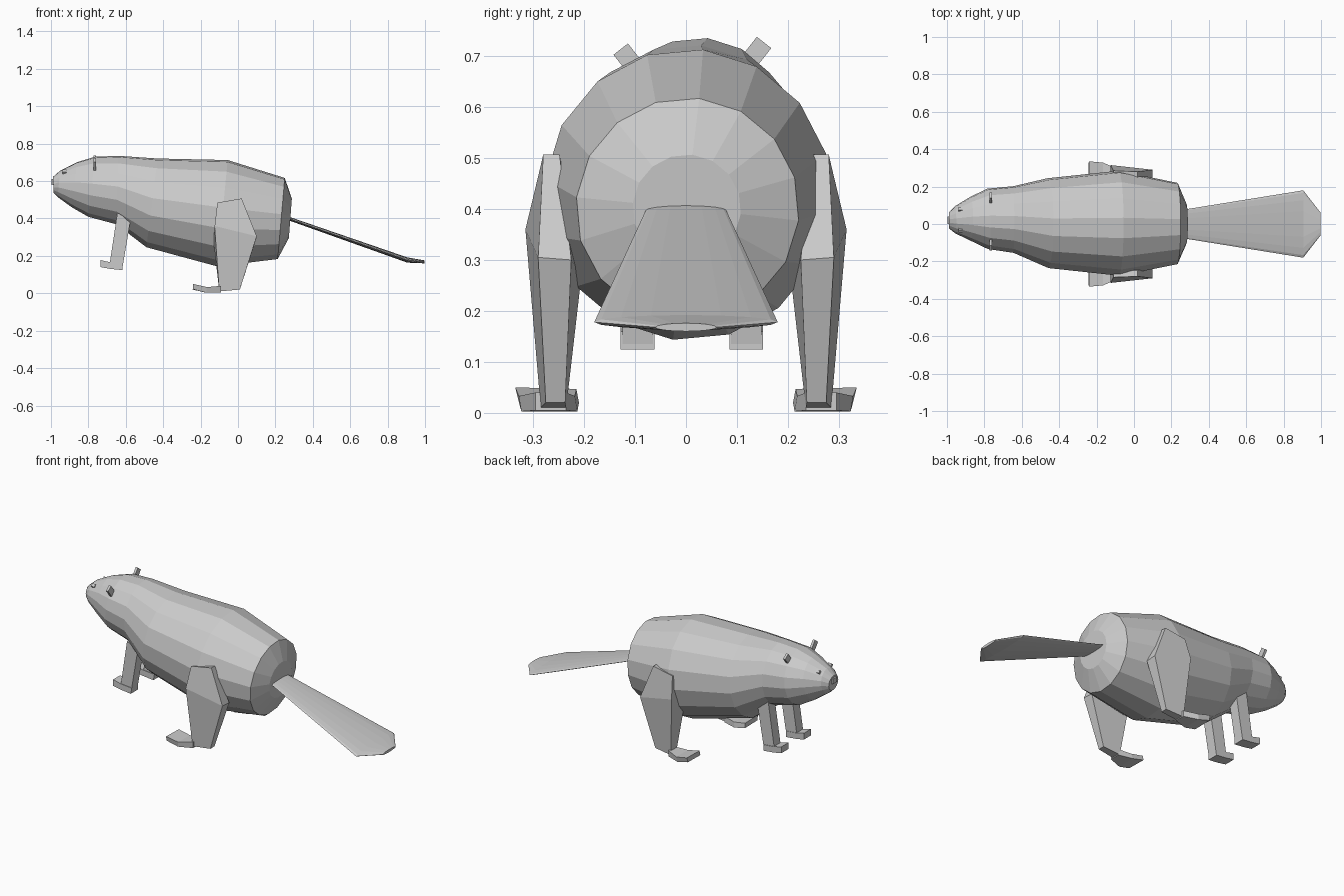
import bpy, bmesh, math
from mathutils import Vector, Matrix

grey = bpy.data.materials.new("plain_grey")
grey.diffuse_color = (0.6, 0.6, 0.6, 1)


def loft(name, rings):
    """Skin a list of equal-length rings and close both ends."""
    bm = bmesh.new()
    vr = [[bm.verts.new(p) for p in r] for r in rings]
    n = len(vr[0])
    for a, b in zip(vr, vr[1:]):
        for i in range(n):
            j = (i + 1) % n
            bm.faces.new((a[i], a[j], b[j], b[i]))
    bm.faces.new(vr[0])
    bm.faces.new(vr[-1][::-1])
    bmesh.ops.recalc_face_normals(bm, faces=bm.faces)
    me = bpy.data.meshes.new(name)
    bm.to_mesh(me)
    bm.free()
    me.materials.append(grey)
    ob = bpy.data.objects.new(name, me)
    bpy.context.collection.objects.link(ob)
    return ob


# Body: 16-sided leaning rings (x at top, x at bottom, z top, z bottom, y min, y max)
profile = [
    (-0.99, -0.985, 0.622, 0.535, -0.025, 0.065),
    (-0.95, -0.965, 0.657, 0.515, -0.050, 0.095),
    (-0.86, -0.89, 0.702, 0.460, -0.090, 0.145),
    (-0.765, -0.80, 0.731, 0.408, -0.135, 0.190),
    (-0.64, -0.65, 0.736, 0.368, -0.155, 0.203),
    (-0.43, -0.49, 0.722, 0.245, -0.237, 0.246),
    (-0.055, -0.11, 0.714, 0.142, -0.278, 0.286),
    (0.25, 0.212, 0.618, 0.182, -0.216, 0.222),
    (0.288, 0.272, 0.507, 0.295, -0.105, 0.108),
]
rings = []
for xt, xb, zt, zb, y0, y1 in profile:
    ring = []
    for k in range(16):
        a = math.radians(84 + 22.5 * k)
        c, s = math.cos(a), math.sin(a)
        ring.append(((xt + xb) / 2 + s * (xt - xb) / 2,
                     (y0 + y1) / 2 + c * (y1 - y0) / 2,
                     (zt + zb) / 2 + s * (zt - zb) / 2))
    rings.append(ring)
loft("body", rings)


# Tail: flat paddle with a lens cross-section (x, half width, z, half thickness)
def lens(x, w, z, t):
    pts = []
    for k in range(16):
        a = 2 * math.pi * k / 16
        pts.append((x, w * math.cos(a), z + t * math.sin(a)))
    return pts


loft("tail", [lens(0.24, 0.075, 0.412, 0.008), lens(0.285, 0.08, 0.395, 0.010),
              lens(0.905, 0.18, 0.178, 0.014), lens(0.998, 0.06, 0.168, 0.008)])


def side(points, s):
    return [(x, s * y, z) for x, y, z in points]


for s, label in ((1, "left"), (-1, "right")):
    # Hind leg: corners run front inner, front outer, rear outer, rear inner
    loft("hind_leg_" + label, [side(r, s) for r in (
        [(-0.11, 0.248, 0.475), (-0.11, 0.285, 0.485), (0.02, 0.28, 0.507), (0.02, 0.248, 0.507)],
        [(-0.13, 0.205, 0.27), (-0.125, 0.315, 0.36), (0.10, 0.290, 0.305), (0.10, 0.225, 0.30)],
        [(-0.10, 0.235, 0.01), (-0.10, 0.285, 0.01), (0.01, 0.275, 0.02), (0.01, 0.237, 0.02)])])
    # Hind foot: bent flat plate
    loft("hind_foot_" + label, [side(r, s) for r in (
        [(-0.242, 0.21, 0.02), (-0.242, 0.328, 0.022), (-0.24, 0.335, 0.05), (-0.24, 0.215, 0.047)],
        [(-0.17, 0.213, 0.003), (-0.17, 0.323, 0.003), (-0.165, 0.328, 0.033), (-0.165, 0.218, 0.033)],
        [(-0.09, 0.235, 0.005), (-0.09, 0.295, 0.005), (-0.09, 0.295, 0.04), (-0.09, 0.235, 0.04)])])

# Front legs with forward toes
for label, y in (("left", 0.118), ("right", -0.095)):
    legs = [(-0.645, -0.575, 0.43, 0.39), (-0.685, -0.618, 0.165, 0.135)]
    loft("front_leg_" + label, [
        [(xf, y - 0.03, zf), (xf, y + 0.03, zf), (xr, y + 0.03, zr), (xr, y - 0.03, zr)]
        for xf, xr, zf, zr in legs])
    foot = [(-0.735, 0.14, 0.178), (-0.685, 0.131, 0.166), (-0.618, 0.124, 0.16)]
    loft("front_foot_" + label, [
        [(x, y - 0.033, z0), (x, y + 0.033, z0), (x, y + 0.033, z1), (x, y - 0.033, z1)]
        for x, z0, z1 in foot])


def block(name, centre, size, tilt):
    """Box leaning sideways about the x axis."""
    x, y, z = (v / 2 for v in size)
    corners = [(-y, -z), (y, -z), (y, z), (-y, z)]
    ob = loft(name, [[(px, a, b) for a, b in corners] for px in (-x, x)])
    ob.matrix_world = Matrix.Translation(Vector(centre)) @ Matrix.Rotation(tilt, 4, 'X')


# Ears and eyes
block("ear_left", (-0.765, 0.13, 0.697), (0.014, 0.036, 0.075), math.radians(-38))
block("ear_right", (-0.765, -0.105, 0.684), (0.014, 0.036, 0.075), math.radians(38))
block("eye_left", (-0.928, 0.077, 0.648), (0.022, 0.018, 0.018), math.radians(-40))
block("eye_right", (-0.928, -0.033, 0.648), (0.022, 0.018, 0.018), math.radians(40))

# Nose
block("nose", (-0.988, 0.02, 0.595), (0.02, 0.04, 0.03), 0)
